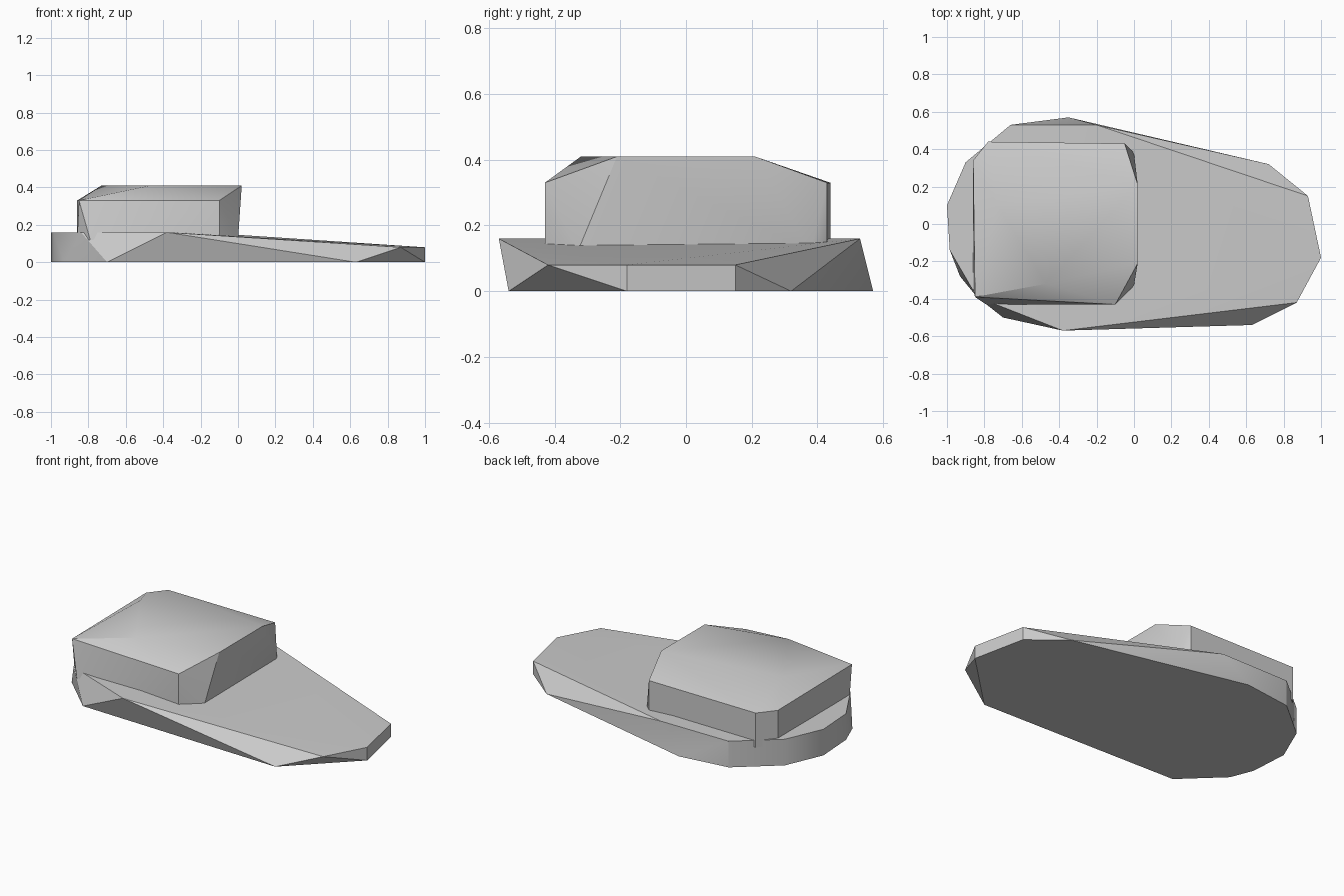
import bpy
import bmesh
import math

# Remove the default object
cube = bpy.data.objects.get("Cube")
if cube:
    bpy.data.objects.remove(cube, do_unlink=True)

# One plain colour for the whole model
grey = bpy.data.materials.new("plain grey")
grey.use_nodes = True
colour = (0.6, 0.6, 0.6, 1)
grey.diffuse_color = colour
grey.node_tree.nodes["Principled BSDF"].inputs["Base Color"].default_value = colour


def at_height(outline, z):
    """Lift a flat outline to one height."""
    return [(x, y, z) for x, y in outline]


def hull_part(name, points):
    """Wrap a convex faceted skin around the given rings."""
    bm = bmesh.new()
    for point in points:
        bm.verts.new(point)
    result = bmesh.ops.convex_hull(bm, input=bm.verts[:])
    loose = {g for g in result["geom_interior"] + result["geom_unused"]
             if isinstance(g, bmesh.types.BMVert) and g.is_valid}
    bmesh.ops.delete(bm, geom=list(loose), context="VERTS")
    bmesh.ops.dissolve_limit(bm, angle_limit=math.radians(0.5),
                             verts=bm.verts[:], edges=bm.edges[:])
    bmesh.ops.recalc_face_normals(bm, faces=bm.faces[:])
    mesh = bpy.data.meshes.new(name)
    bm.to_mesh(mesh)
    bm.free()
    mesh.materials.append(grey)
    part = bpy.data.objects.new(name, mesh)
    bpy.context.collection.objects.link(part)
    bpy.ops.object.select_all(action="DESELECT")
    part.select_set(True)
    bpy.context.view_layer.objects.active = part
    bpy.ops.object.shade_smooth_by_angle(angle=math.radians(30))
    return part


# Wedge base: flat sole, high rim at the heel and low rim at the toe
heel = [(-.66, .53), (-.9, .33), (-1, .1), (-.985, -.14)]
toe = [(1, -.18), (.93, .15)]
sole = heel + toe + [(-.93, -.28), (-.7, -.5), (.63, -.54), (.72, .32), (-.35, .57)]
high_rim = heel + [(-.84, -.39), (-.38, -.57), (-.2, .53)]
low_rim = toe + [(.87, -.42)]
hull_part("wedge_base", at_height(sole, 0) + at_height(high_rim, .16)
          + at_height(low_rim, .08))

# Upper block: rounded footprint, eaves and a raised roof
back = [(-.86, .34), (-.78, .44)]
corners = back + [(-.1, -.43), (-.05, .43)]
foot = corners + [(-.86, -.35), (-.79, -.43), (0, -.33), (0, .38)]
eaves = corners + [(-.85, -.39)]
roof = [(.02, -.21), (.02, .21), (-.73, .1), (-.47, -.32)]
hull_part("upper_block", at_height(foot, .12) + at_height(eaves, .33)
          + at_height(roof, .41))
